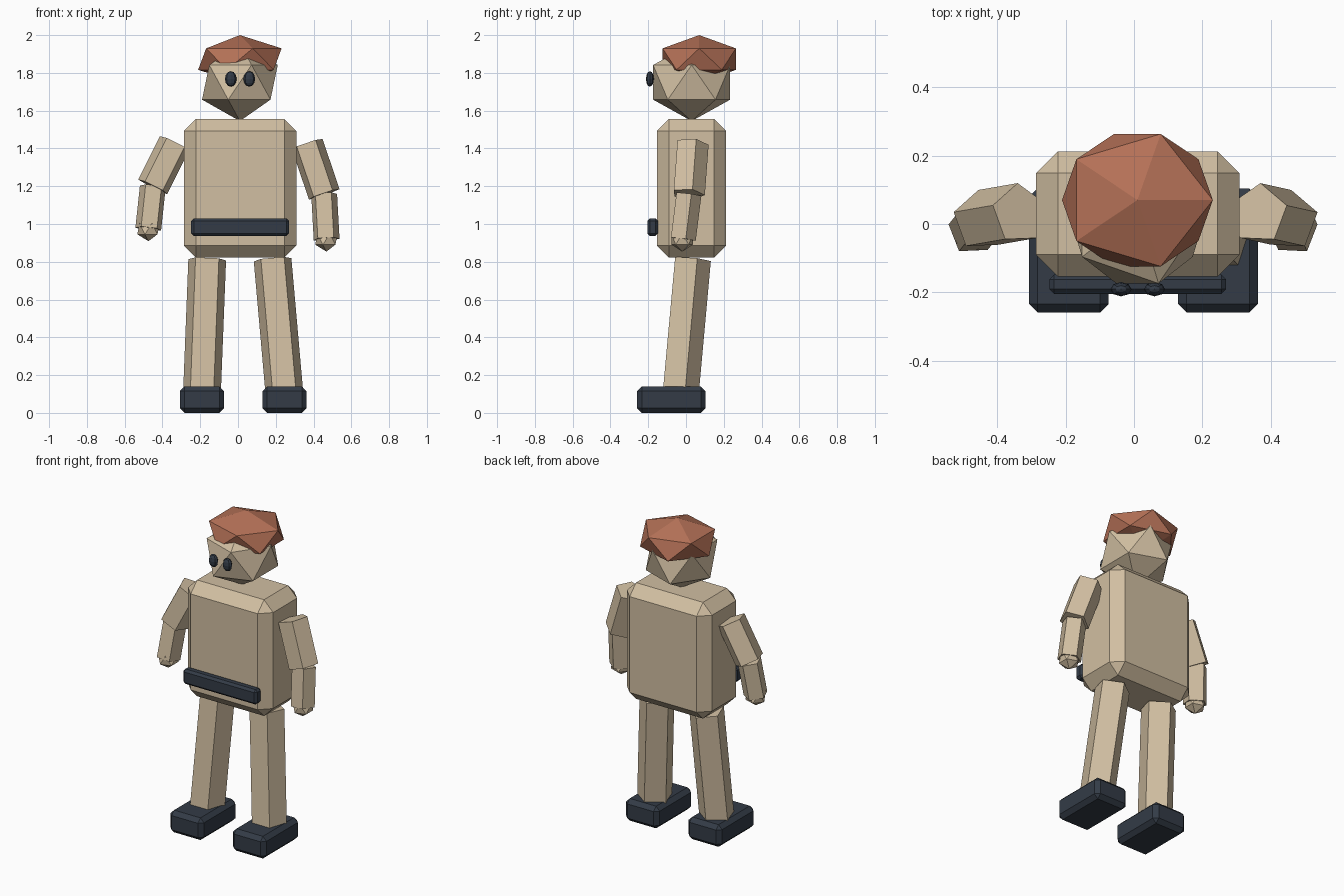
import bpy
import bmesh
from math import radians
from mathutils import Matrix, Vector

default = bpy.data.objects.get("Cube")
if default:
    bpy.data.objects.remove(default, do_unlink=True)


def material(name, rgb):
    mat = bpy.data.materials.new(name)
    mat.use_nodes = True
    mat.diffuse_color = (*rgb, 1)
    mat.node_tree.nodes["Principled BSDF"].inputs["Base Color"].default_value = (*rgb, 1)
    return mat


TAN = material("warm_tan", (0.64, 0.52, 0.36))
RUST = material("rust_brown", (0.46, 0.165, 0.095))
SLATE = material("dark_slate", (0.033, 0.044, 0.062))


def finish(name, bm, mat):
    """Turn a bmesh into a flat shaded object."""
    bmesh.ops.recalc_face_normals(bm, faces=bm.faces)
    mesh = bpy.data.meshes.new(name)
    bm.to_mesh(mesh)
    bm.free()
    mesh.materials.append(mat)
    obj = bpy.data.objects.new(name, mesh)
    bpy.context.collection.objects.link(obj)
    return obj


def block(name, low, high, bevel, mat):
    """Box between two corners with chamfered edges."""
    low, high = Vector(low), Vector(high)
    bm = bmesh.new()
    bmesh.ops.create_cube(bm, size=1)
    bmesh.ops.scale(bm, vec=high - low, verts=bm.verts)
    bmesh.ops.translate(bm, vec=(low + high) / 2, verts=bm.verts)
    bmesh.ops.bevel(bm, geom=bm.edges[:], offset=bevel, segments=1,
                    affect='EDGES', profile=0.5)
    return finish(name, bm, mat)


def gem(name, centre, radii, mat):
    """Stretched icosahedron."""
    bm = bmesh.new()
    bmesh.ops.create_icosphere(bm, subdivisions=1, radius=1)
    bmesh.ops.scale(bm, vec=radii, verts=bm.verts)
    bmesh.ops.translate(bm, vec=centre, verts=bm.verts)
    return finish(name, bm, mat)


def limb(name, bottom, top, radius, corner, mat):
    """Five sided prism between two points; one edge sits at the corner angle."""
    bottom, top = Vector(bottom), Vector(top)
    axis = top - bottom
    turn = Vector((0, 0, 1)).rotation_difference(axis).to_matrix().to_4x4()
    place = (Matrix.Translation((bottom + top) / 2) @ turn
             @ Matrix.Rotation(radians(corner), 4, 'Z'))
    bm = bmesh.new()
    bmesh.ops.create_cone(bm, cap_ends=True, segments=5, radius1=radius,
                          radius2=radius, depth=axis.length)
    # Bring the first corner onto the x axis before placing
    start = Vector((bm.verts[:][0].co.x, bm.verts[:][0].co.y))
    spin = Vector((1, 0)).angle_signed(start)
    bmesh.ops.transform(bm, matrix=place @ Matrix.Rotation(spin, 4, 'Z'), verts=bm.verts)
    return finish(name, bm, mat)


# Body and belt
block("torso", (-0.287, -0.154, 0.822), (0.309, 0.213, 1.557), 0.064, TAN)
block("belt_plate", (-0.248, -0.205, 0.936), (0.27, -0.148, 1.03), 0.014, SLATE)

# Head and hair
gem("head", (0.01, 0.03, 1.75), (0.224, 0.24, 0.205), TAN)
gem("hair", (0.01, 0.07, 1.873), (0.247, 0.228, 0.127), RUST)

# Eyes
for side, x in (("right", -0.038), ("left", 0.06)):
    bm = bmesh.new()
    bmesh.ops.create_uvsphere(bm, u_segments=8, v_segments=6, radius=1)
    bmesh.ops.scale(bm, vec=(0.031, 0.021, 0.041), verts=bm.verts)
    bmesh.ops.translate(bm, vec=(x, -0.191, 1.768), verts=bm.verts)
    finish(side + "_eye", bm, SLATE)

# Legs and boots: hip and ankle differ a little from side to side
for side, hip_x, foot_x in (("right", -0.163, -0.191), ("left", 0.183, 0.246)):
    limb(side + "_leg", (foot_x, -0.038, 0.1), (hip_x, 0.027, 0.813), 0.105, 90, TAN)
    block(side + "_boot", (foot_x - 0.117, -0.259, 0), (foot_x + 0.117, 0.104, 0.14),
          0.025, SLATE)

# Arms and hands
arms = (
    ("right", 165, (-0.335, 0.03, 1.428), (-0.45, 0.01, 1.198), (-0.474, -0.02, 0.975)),
    ("left", 15, (0.365, 0.03, 1.424), (0.455, 0.01, 1.158), (0.468, -0.02, 0.92)),
)
for side, corner, shoulder, elbow, wrist in arms:
    limb(side + "_upper_arm", elbow, shoulder, 0.09, corner, TAN)
    limb(side + "_forearm", wrist, elbow, 0.072, corner, TAN)
    gem(side + "_hand", wrist, (0.066, 0.066, 0.066), TAN)
